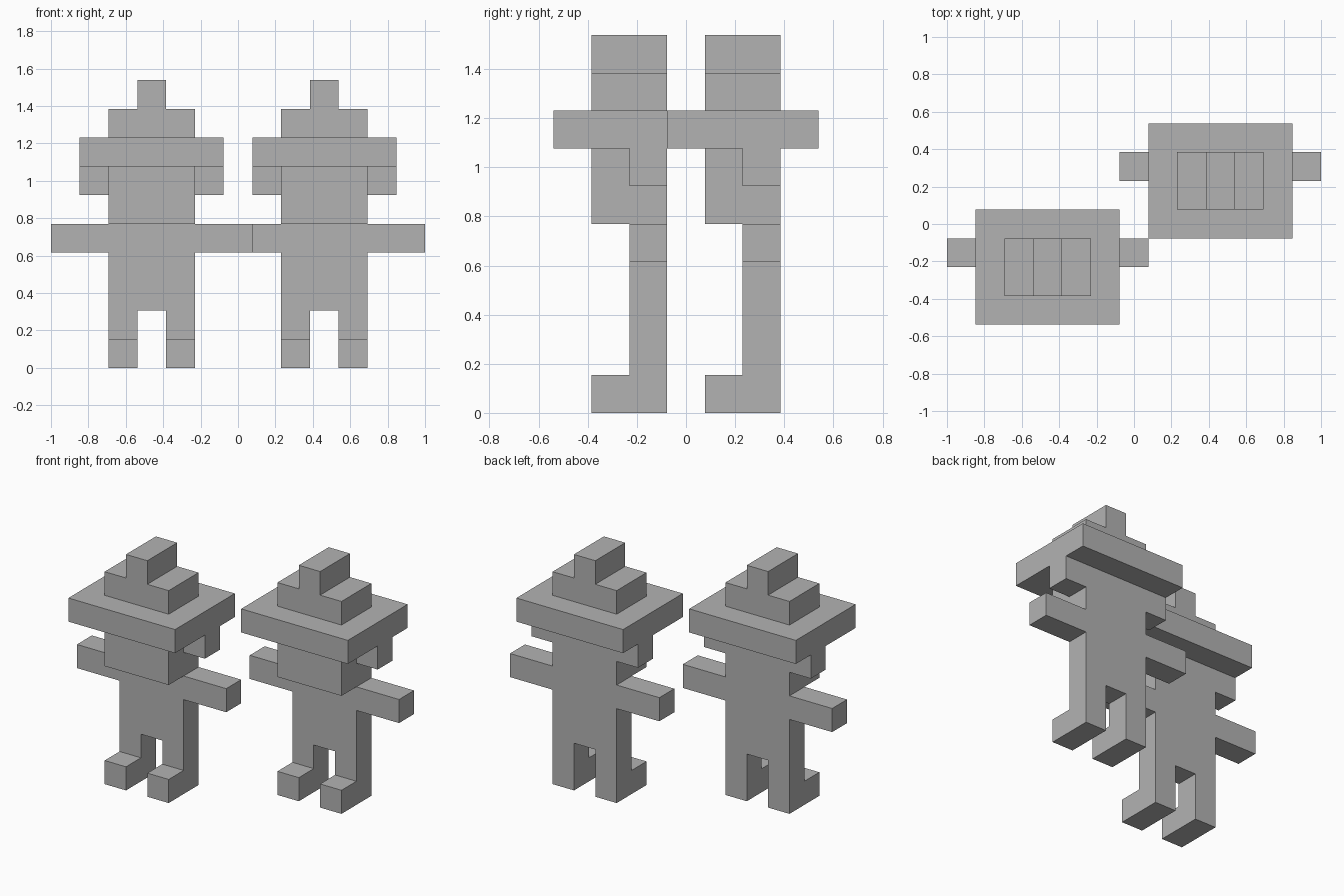
import bpy
import bmesh

cube = bpy.data.objects.get("Cube")
if cube:
    bpy.data.objects.remove(cube, do_unlink=True)

U = 2 / 13  # edge of one block

grey = bpy.data.materials.new("plain_grey")
grey.use_nodes = True
GREY = (0.45, 0.45, 0.45, 1)
grey.diffuse_color = GREY
grey.node_tree.nodes["Principled BSDF"].inputs["Base Color"].default_value = GREY


def prism(name, outline, y_front, y_back, origin):
    """Extrude an (x, z) outline, in blocks, from y_front to y_back."""
    bm = bmesh.new()
    ox, oy = origin
    verts = [bm.verts.new(((x + ox) * U, (y_front + oy) * U, z * U)) for x, z in outline]
    face = bm.faces.new(verts)
    result = bmesh.ops.extrude_face_region(bm, geom=[face])
    moved = [g for g in result["geom"] if isinstance(g, bmesh.types.BMVert)]
    bmesh.ops.translate(bm, verts=moved, vec=(0, (y_back - y_front) * U, 0))
    bmesh.ops.recalc_face_normals(bm, faces=bm.faces)
    mesh = bpy.data.meshes.new(name)
    bm.to_mesh(mesh)
    bm.free()
    mesh.materials.append(grey)
    bpy.context.collection.objects.link(bpy.data.objects.new(name, mesh))


def symmetric(half):
    return half + [(-x, z) for x, z in reversed(half)]


def rect(x0, x1, z0, z1):
    return [(x0, z0), (x1, z0), (x1, z1), (x0, z1)]


def figure(label, origin):
    # legs, torso and outstretched arms in one flat slab
    body = symmetric([(.5, 2), (.5, 0), (1.5, 0), (1.5, 4), (3.5, 4), (3.5, 5)])
    prism(label + "_body", body, 0, 1, origin)

    # head, hat brim and stepped hat crown
    prism(label + "_head", rect(-1.5, 1.5, 5, 7), -1, 1, origin)
    prism(label + "_hat_brim", rect(-2.5, 2.5, 7, 8), -2, 2, origin)
    crown = symmetric([(1.5, 8), (1.5, 9), (.5, 9), (.5, 10)])
    prism(label + "_hat_crown", crown, -1, 1, origin)

    # feet and ears on both sides
    for side, s in (("left", 1), ("right", -1)):
        prism(f"{label}_{side}_foot", rect(.5 * s, 1.5 * s, 0, 1), -1, 0, origin)
        prism(f"{label}_{side}_ear", rect(1.5 * s, 2.5 * s, 6, 7), 0, 1, origin)


figure("front_figure", (-3, -1.5))
figure("back_figure", (3, 1.5))
